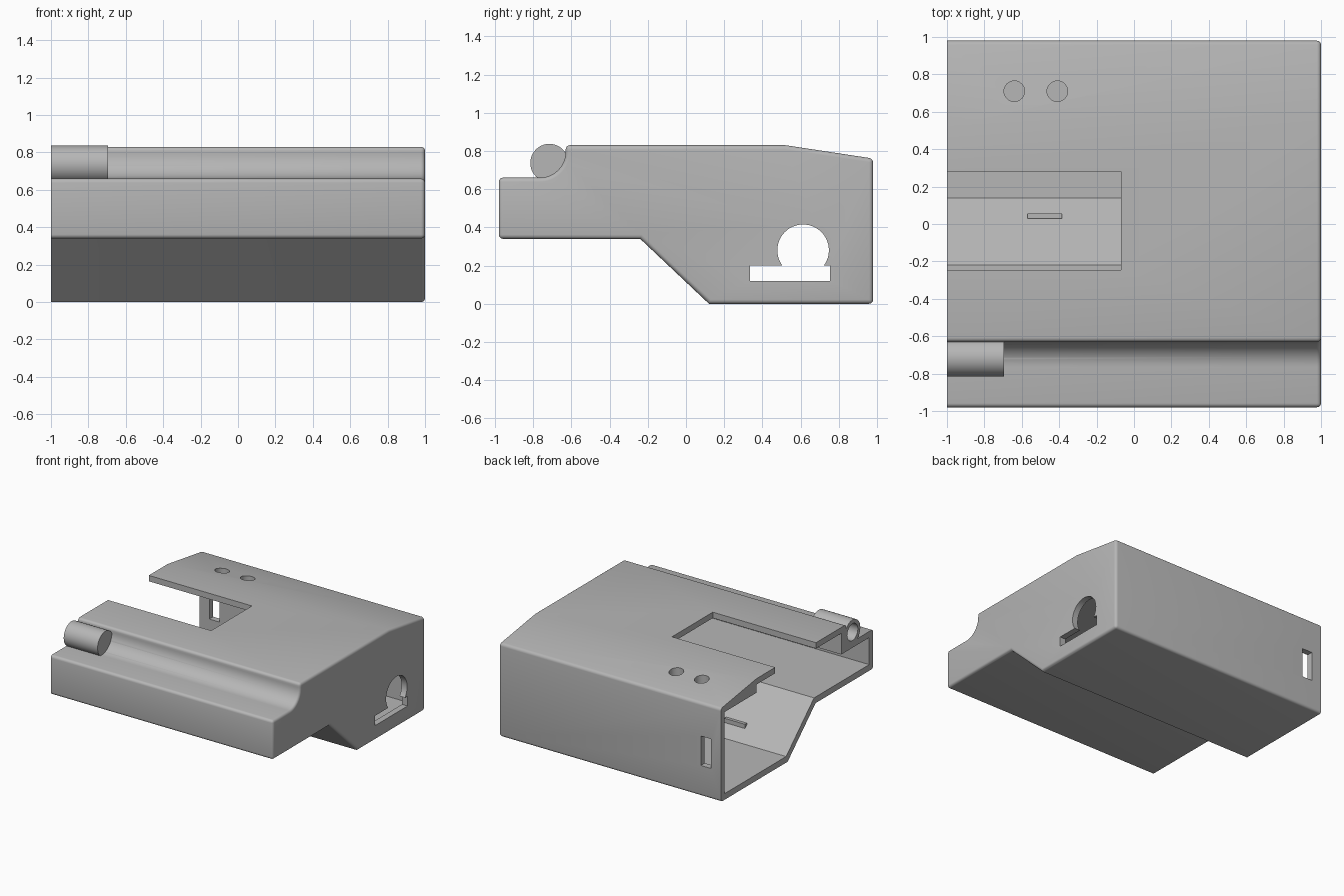
import bpy, bmesh
from math import pi, sin, cos, radians

cube = bpy.data.objects.get("Cube")
if cube:
    bpy.data.objects.remove(cube, do_unlink=True)

grey = bpy.data.materials.new("light_grey")
grey.use_nodes = True
colour = (0.47, 0.47, 0.47, 1)
grey.diffuse_color = colour
grey.node_tree.nodes["Principled BSDF"].inputs["Base Color"].default_value = colour


def add_object(name, bm):
    bmesh.ops.recalc_face_normals(bm, faces=bm.faces)
    mesh = bpy.data.meshes.new(name)
    bm.to_mesh(mesh)
    bm.free()
    mesh.materials.append(grey)
    obj = bpy.data.objects.new(name, mesh)
    bpy.context.collection.objects.link(obj)
    return obj


def prism_mesh(points, start, end, axis="x"):
    """Extrude a closed profile along x (points are y, z) or z (points are x, y)."""
    bm = bmesh.new()
    place = (lambda p, t: (t, *p)) if axis == "x" else (lambda p, t: (*p, t))
    face = bm.faces.new([bm.verts.new(place(p, start)) for p in points])
    moved = bmesh.ops.extrude_face_region(bm, geom=[face])["geom"]
    step = place((0, 0), end - start)
    bmesh.ops.translate(bm, vec=step, verts=[g for g in moved if isinstance(g, bmesh.types.BMVert)])
    return bm


def prism(name, points, start, end, axis="x"):
    return add_object(name, prism_mesh(points, start, end, axis))


def arc(a, b, r, first, last, count):
    steps = [radians(first + (last - first) * i / count) for i in range(count + 1)]
    return [(a + r * cos(t), b + r * sin(t)) for t in steps]


def circle(a, b, r, count=48):
    return arc(a, b, r, 0, 360, count)[:-1]


def rect(a0, a1, b0, b1):
    return [(a0, b0), (a1, b0), (a1, b1), (a0, b1)]


def cut(obj, cutter):
    mod = obj.modifiers.new("cut", "BOOLEAN")
    mod.operation = "DIFFERENCE"
    mod.solver = "EXACT"
    mod.object = cutter
    bpy.context.view_layer.objects.active = obj
    bpy.ops.object.modifier_apply(modifier=mod.name)


def smooth(obj):
    bpy.ops.object.select_all(action="DESELECT")
    obj.select_set(True)
    bpy.context.view_layer.objects.active = obj
    bpy.ops.object.shade_smooth_by_angle(angle=radians(30))


# Outer housing profile, with a concave groove along the front
corners = [(-0.98, 0.34), (-0.98, 0.66), (0.98, 0.76), (0.98, 0), (-0.63, 0.83)]
profile = [corners[0], (-0.24, 0.34), (0.12, 0), corners[3], corners[2],
           (0.52, 0.83), corners[4]]
profile += arc(-0.765, 0.795, 0.135, 0, -90, 12) + [corners[1]]
bm = prism_mesh(profile, -1, 1)

# Round the long corners and the rim of the closed end
rounded = []
for e in bm.edges:
    a, b = (v.co for v in e.verts)
    at_end = min(a.x, b.x) > 0.99
    along = abs(a.x - b.x) > 1 and any(
        abs(a.y - y) < 1e-4 and abs(a.z - z) < 1e-4 for y, z in corners)
    if at_end or along:
        rounded.append(e)
bmesh.ops.bevel(bm, geom=rounded, offset=0.022, offset_type="OFFSET", segments=4,
                profile=0.5, affect="EDGES", clamp_overlap=True)
housing = add_object("housing", bm)

# Hollow interior, open at one end
cavity = [(-0.93, 0.39), (-0.22, 0.39), (0.14, 0.05), (0.93, 0.05), (0.93, 0.715),
          (0.52, 0.715), (0.52, 0.782), (-0.57, 0.782), (-0.57, 0.61), (-0.93, 0.61)]
hinge_hole = prism("hinge_hole_cutter", circle(-0.715, 0.737, 0.068), -1.1, -0.74)
cutters = [
    prism("cavity_cutter", cavity, -1.1, 0.95),
    prism("roof_opening_cutter", rect(-1.1, -0.07, -0.245, 0.28), 0.7, 0.9, "z"),
    prism("round_port_cutter", circle(0.613, 0.28, 0.135), 0.9, 1.1),
    prism("flat_port_cutter", rect(0.335, 0.755, 0.12, 0.2), 0.9, 1.1),
    prism("back_slot_cutter", rect(-0.91, -0.82, 0.9, 1.1), 0.25, 0.49, "z"),
    hinge_hole,
]
for x in (-0.64, -0.41):
    cutters.append(prism("roof_hole_cutter", circle(x, 0.71, 0.055, 32), 0.65, 0.9, "z"))
for cutter in cutters:
    cut(housing, cutter)

# Hinge barrel in the groove, with a blind bore
barrel = prism("hinge_barrel", circle(-0.715, 0.737, 0.1), -1, -0.695)
cut(barrel, hinge_hole)

# Small ledge on the inner sloping floor
prism("inner_ledge", rect(-0.57, -0.385, 0.03, 0.055), 0.11, 0.165, "z")

for cutter in cutters:
    bpy.data.objects.remove(cutter, do_unlink=True)
for obj in (housing, barrel):
    smooth(obj)
